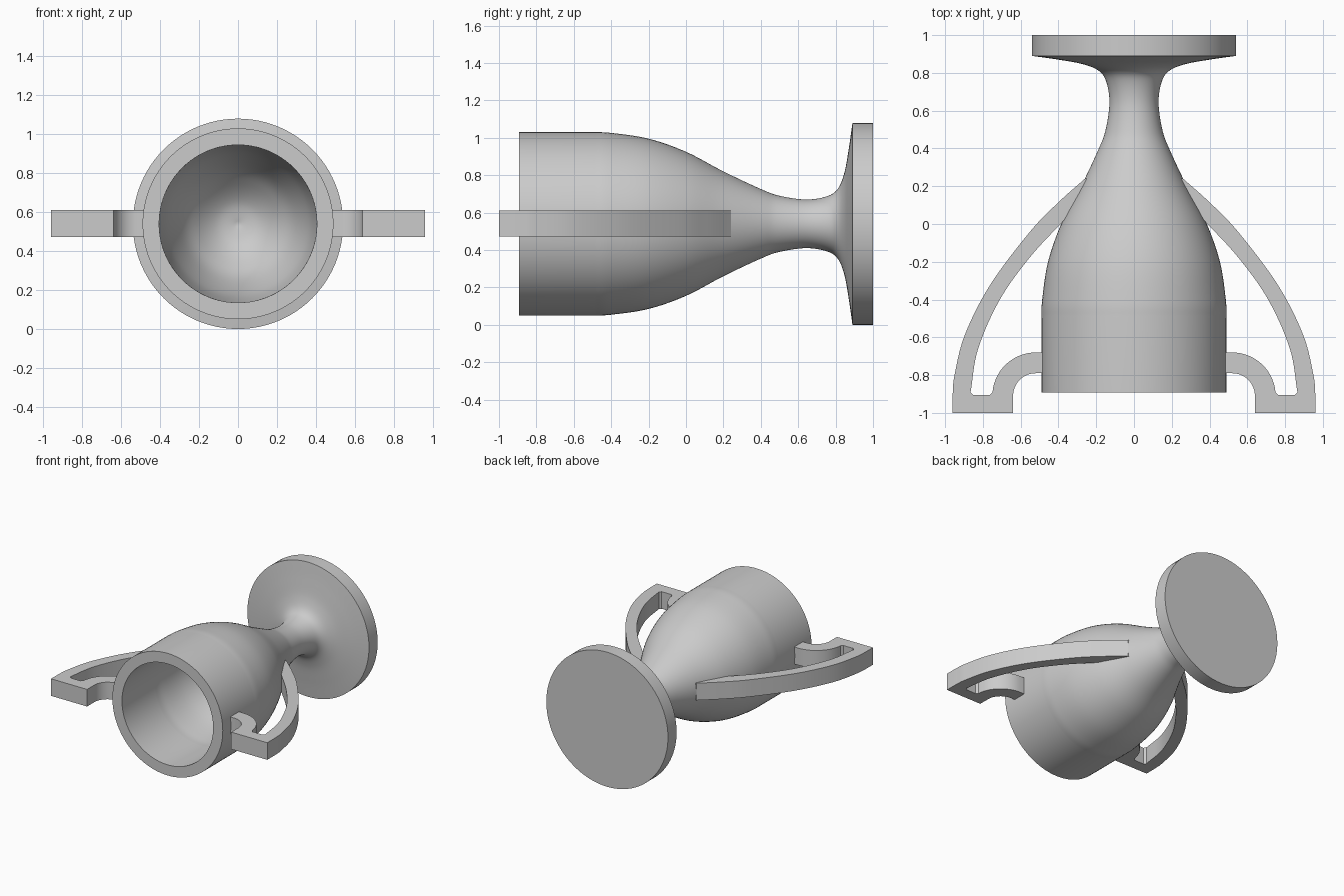
import bpy, bmesh, math
from mathutils import Vector, Matrix

if "Cube" in bpy.data.objects:
    bpy.data.objects.remove(bpy.data.objects["Cube"])

AXIS_Z = 0.54
SIDES = 96


def curve(points, steps=8):
    """Smooth line through 2D points."""
    p = [Vector(q) for q in points]
    p = [2 * p[0] - p[1]] + p + [2 * p[-1] - p[-2]]
    out = []
    for a, b, c, d in zip(p, p[1:], p[2:], p[3:]):
        for i in range(steps):
            t = i / steps
            out.append(0.5 * (2 * b + (c - a) * t + (2 * a - 5 * b + 4 * c - d) * t * t
                              + (3 * b - a - 3 * c + d) * t ** 3))
    return out + [p[-2]]


def arc(cx, cy, rx, ry, start, end, steps=14):
    angles = [math.radians(start + (end - start) * i / steps) for i in range(steps + 1)]
    return [Vector((cx + rx * math.cos(a), cy + ry * math.sin(a))) for a in angles]


def finish(bm, name):
    bmesh.ops.remove_doubles(bm, verts=bm.verts, dist=0.0005)
    bmesh.ops.recalc_face_normals(bm, faces=bm.faces)
    mesh = bpy.data.meshes.new(name)
    bm.to_mesh(mesh)
    bm.free()
    obj = bpy.data.objects.new(name, mesh)
    bpy.context.collection.objects.link(obj)
    bpy.ops.object.select_all(action='DESELECT')
    obj.select_set(True)
    bpy.context.view_layer.objects.active = obj
    bpy.ops.object.shade_smooth_by_angle(angle=math.radians(30))
    return obj


def lathe(name, profile):
    """Spin (radius, y) points around the horizontal cup axis."""
    bm = bmesh.new()
    verts = [bm.verts.new((r, y, AXIS_Z)) for r, y in profile]
    edges = [bm.edges.new(pair) for pair in zip(verts, verts[1:])]
    bmesh.ops.spin(bm, geom=verts + edges, cent=(0, 0, AXIS_Z), axis=(0, 1, 0),
                   angle=math.tau, steps=SIDES, use_duplicate=False)
    return finish(bm, name)


def handle(name, outline, side):
    bm = bmesh.new()
    face = bm.faces.new([bm.verts.new((side * x, y, 0.473)) for x, y in outline])
    geom = bmesh.ops.extrude_face_region(bm, geom=[face])["geom"]
    top = [v for v in geom if isinstance(v, bmesh.types.BMVert)]
    bmesh.ops.translate(bm, verts=top, vec=(0, 0, 0.137))
    return finish(bm, name)


# Hollow cup, stem and round foot in one turned profile
bowl = curve([(0, 0.22), (0.11, 0.19), (0.21, 0.11), (0.29, 0), (0.365, -0.2),
              (0.4, -0.4), (0.405, -0.5)]) + [Vector((0.405, -0.893))]
body = [Vector((0.49, -0.893))] + curve(
    [(0.49, -0.5), (0.486, -0.4), (0.455, -0.2), (0.385, 0), (0.28, 0.2), (0.186, 0.4),
     (0.15, 0.5), (0.13, 0.64), (0.146, 0.75), (0.185, 0.81), (0.27, 0.846),
     (0.4, 0.87), (0.54, 0.89)])
lathe("cup_body", bowl + body + [Vector((0.54, 1)), Vector((0, 1))])

# Mirrored side handles: outer sweep, flat tip, hooked return, inner sweep
outline = ([Vector((0.22, 0.24))]
           + curve([(0.26, 0.24), (0.4, 0.115), (0.55, -0.04), (0.76, -0.32),
                    (0.895, -0.585), (0.95, -0.8), (0.96, -0.9)])
           + [Vector((0.96, -1)), Vector((0.64, -1))]
           + arc(0.52, -0.91, 0.12, 0.12, 0, 90)
           + [Vector((0.455, -0.79)), Vector((0.455, -0.68))]
           + arc(0.52, -0.91, 0.23, 0.23, 90, 5)
           + [Vector((0.765, -0.906)), Vector((0.85, -0.906))]
           + curve([(0.865, -0.89), (0.825, -0.66), (0.71, -0.4), (0.55, -0.175),
                    (0.37, 0.02)])
           + [Vector((0.33, 0.06))])
for label, side in (("left", -1), ("right", 1)):
    handle(label + "_handle", outline, side)
